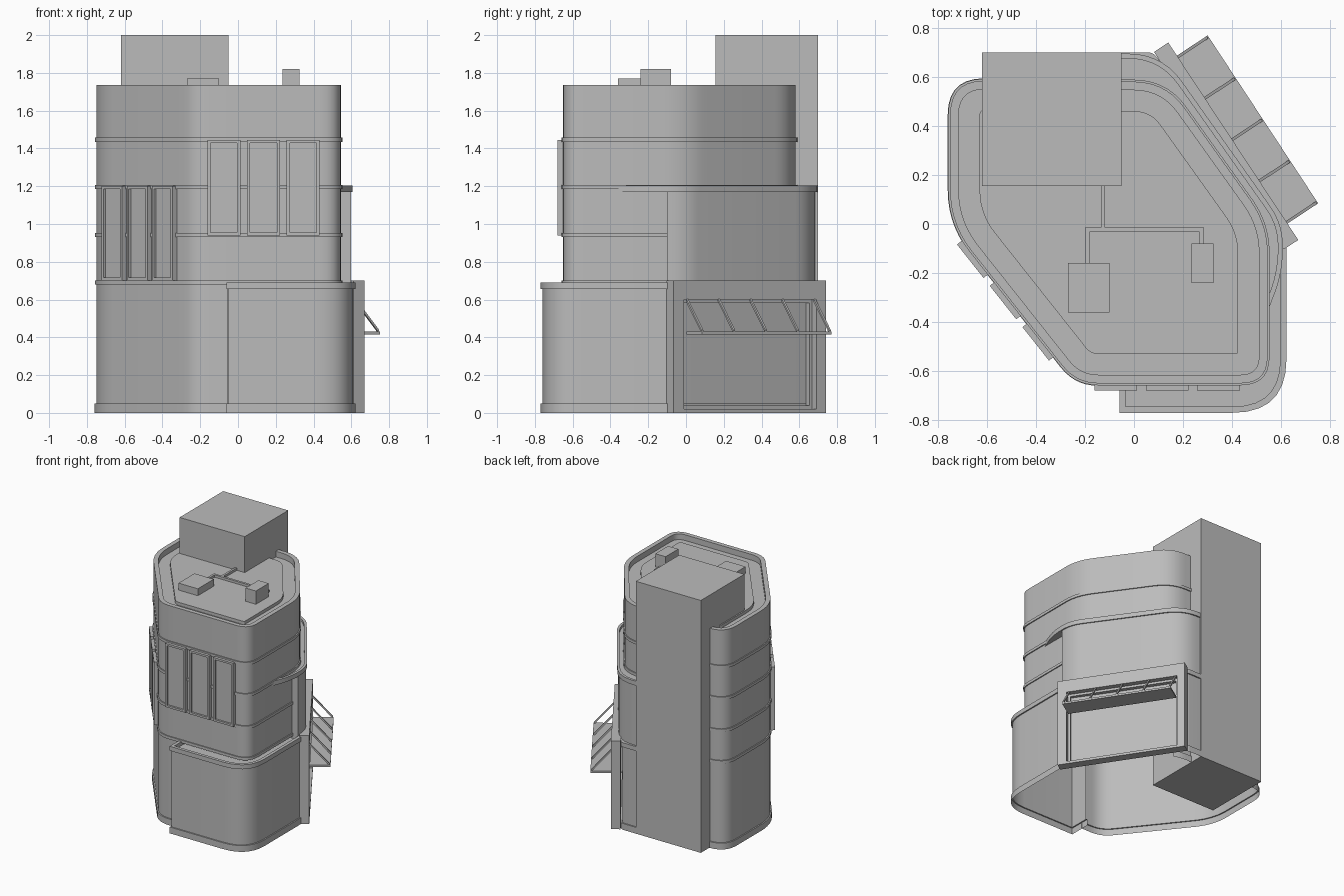
import bpy, bmesh
from mathutils import Vector, Matrix

old = bpy.data.objects.get("Cube")
if old:
    bpy.data.objects.remove(old, do_unlink=True)

GREY = (0.5, 0.5, 0.5, 1)
plaster = bpy.data.materials.new("plain grey")
plaster.use_nodes = True
plaster.diffuse_color = GREY
plaster.node_tree.nodes["Principled BSDF"].inputs["Base Color"].default_value = GREY


def finish(name, bm, smooth=False):
    me = bpy.data.meshes.new(name)
    bm.to_mesh(me)
    bm.free()
    me.materials.append(plaster)
    ob = bpy.data.objects.new(name, me)
    bpy.context.collection.objects.link(ob)
    if smooth:
        bpy.ops.object.select_all(action='DESELECT')
        ob.select_set(True)
        bpy.context.view_layer.objects.active = ob
        bpy.ops.object.shade_smooth_by_angle()
    return ob


def outline(corners, inset, steps=7):
    """Counter-clockwise plan with rounded corners (x, y, rounding), moved inward."""
    pts = []
    n = len(corners)
    for i, (x, y, t) in enumerate(corners):
        p = Vector((x, y))
        d1 = (p - Vector(corners[i - 1][:2])).normalized()
        d2 = (Vector(corners[(i + 1) % n][:2]) - p).normalized()
        n1, n2 = Vector((-d1.y, d1.x)), Vector((-d2.y, d2.x))
        k = 1 + d1.dot(d2)
        c = p + (n1 + n2) * inset / k
        if t == 0:
            pts.append(c)
            continue
        t = max(t - inset * d1.cross(d2) / k, 0.01)
        a, b = c - d1 * t, c + d2 * t
        for s in range(steps + 1):
            f = s / steps
            pts.append(a * (1 - f) ** 2 + c * 2 * f * (1 - f) + b * f * f)
    return pts


def loft(name, corners, profile, closed=True, bottom=False, drop=None):
    """Sweep an (inset, height) profile around a plan, capping the last ring."""
    bm = bmesh.new()
    rings = [[bm.verts.new((p.x, p.y, z)) for p in outline(corners, i)]
             for i, z in profile]
    n = len(rings[0])
    for a, b in zip(rings, rings[1:]):
        for j in range(n if closed else n - 1):
            k = (j + 1) % n
            bm.faces.new((a[j], a[k], b[k], b[j]))
    bm.faces.new(rings[-1])
    if bottom:
        bm.faces.new(rings[0][::-1])
    if drop:
        gone = [f for f in bm.faces if drop(f.calc_center_median())]
        bmesh.ops.delete(bm, geom=gone, context='FACES')
    return finish(name, bm, True)


def add_box(bm, lo, hi, mat=Matrix(), slope=0):
    lo, hi = Vector(lo), Vector(hi)
    vs = bmesh.ops.create_cube(bm, size=1)["verts"]
    for v in vs:
        co = (lo + hi) / 2 + v.co * (hi - lo)
        co.z -= slope * co.y
        v.co = mat @ co


def box(name, lo, hi, mat=Matrix(), slope=0):
    bm = bmesh.new()
    add_box(bm, lo, hi, mat, slope)
    bmesh.ops.recalc_face_normals(bm, faces=bm.faces)
    return finish(name, bm)


def wall_space(origin, normal):
    """Local axes: x along the wall, y outward, z up."""
    n = Vector((*normal, 0)).normalized()
    u = Vector((0, 0, 1)).cross(n)
    m = Matrix((u, n, (0, 0, 1))).transposed().to_4x4()
    m.translation = Vector((*origin, 0))
    return m


def frame(name, mat, u0, u1, z0, z1, sides, d0, d1):
    """Four bars; sides gives left, right, bottom and top widths."""
    l, r, b, t = sides
    bm = bmesh.new()
    add_box(bm, (u0, d0, z0), (u0 + l, d1, z1), mat)
    add_box(bm, (u1 - r, d0, z0), (u1, d1, z1), mat)
    add_box(bm, (u0 + l, d0, z0), (u1 - r, d1, z0 + b), mat)
    add_box(bm, (u0 + l, d0, z1 - t), (u1 - r, d1, z1), mat)
    bmesh.ops.recalc_face_normals(bm, faces=bm.faces)
    return finish(name, bm)


# Tower with plinth, string courses, parapet and raised roof deck
tower = [(-0.75, 0.585, 0.14), (-0.75, 0.0, 0.14), (-0.235, -0.65, 0.09),
         (-0.055, -0.65, 0), (0.545, -0.65, 0.11), (0.545, 0.0, 0.12), (0.13, 0.58, 0.13)]
profile = [(-0.01, 0), (-0.01, 0.05), (0, 0.05)]
for z in (0.68, 0.93, 1.185, 1.435):
    profile += [(0, z), (-0.008, z), (-0.008, z + 0.022), (0, z + 0.022)]
profile += [(0, 1.735), (0.035, 1.735), (0.035, 1.69), (0.12, 1.69), (0.12, 1.715)]
loft("tower", tower, profile,
     drop=lambda c: c.z < 0.6 and c.x > -0.055 and c.y < 0.57)

# Ground floor wing with plinth and low parapet
wing = [(-0.05, -0.6, 0), (-0.05, -0.76, 0), (0.612, -0.76, 0.21),
        (0.612, -0.09, 0.02), (0.075, 0.69, 0.02), (-0.06, 0.69, 0)]
loft("ground_floor_wing", wing,
     [(-0.01, 0), (-0.01, 0.05), (0, 0.05), (0, 0.655), (-0.01, 0.655),
      (-0.01, 0.69), (0.015, 0.69), (0.015, 0.66)], closed=False)

# Upper side bay and its balcony cap
bay = [(0.5, -0.1, 0), (0.597, -0.1, 0), (0.597, 0.0, 0.08),
       (0.11, 0.685, 0.13), (-0.1, 0.685, 0), (-0.1, 0.4, 0)]
loft("side_bay", bay, [(0, 0.66), (0, 1.175)], closed=False)
cap = [(0.52, -0.42, 0), (0.607, -0.2, 0.1), (0.607, 0.0, 0.09),
       (0.115, 0.695, 0.14), (-0.1, 0.695, 0), (-0.1, 0.4, 0)]
loft("side_bay_cap", cap,
     [(0, 1.17), (0, 1.205), (0.02, 1.205), (0.02, 1.185)], bottom=True)

# Lift shaft
box("lift_shaft", (-0.62, 0.155, 0), (-0.05, 0.70, 2))

# Roof units and ducts
box("roof_unit_low", (-0.27, -0.36, 1.7), (-0.10, -0.16, 1.77))
box("roof_unit_tall", (0.235, -0.24, 1.7), (0.325, -0.08, 1.82))
box("duct_main", (-0.135, -0.015, 1.7), (-0.118, 0.17, 1.734))
box("duct_cross", (-0.2, -0.033, 1.7), (0.285, -0.015, 1.734))
box("duct_left", (-0.2, -0.17, 1.7), (-0.182, -0.033, 1.734))
box("duct_right", (0.267, -0.09, 1.7), (0.285, -0.033, 1.734))


# Tall windows, three per face
def window(name, mat, u, z0, z1):
    frame(name + "_frame", mat, u - 0.087, u + 0.087, z0, z1, [0.016] * 4, -0.02, 0.03)
    box(name + "_pane", (u - 0.08, -0.02, z0 + 0.01), (u + 0.08, 0.015, z1 - 0.01), mat)


front = wall_space((0, -0.65), (0, -1))
slant = wall_space((-0.75, 0), (-0.65, -0.515))
for i in range(3):
    window(f"front_window_{i + 1}", front, -0.075 + 0.21 * i, 0.94, 1.445)
    window(f"slanted_window_{i + 1}", slant, 0.17 + 0.215 * i, 0.70, 1.20)

# Shopfront surround and recessed inner frame
shop = wall_space((0.67, -0.065), (0.805, 0.53))
frame("shopfront_surround", shop, 0, 0.964, 0, 0.70, (0.066, 0.06, 0.02, 0.10), -0.07, 0)
frame("shopfront_inner_frame", shop, 0.066, 0.904, 0.02, 0.60, [0.018] * 4, -0.07, -0.04)

# Awning with slanted stays
box("awning", (0.08, 0, 0.415), (0.90, 0.15, 0.43), shop)
for i in range(5):
    u = 0.08 + 0.202 * i
    box(f"awning_stay_{i + 1}", (u, -0.005, 0.585), (u + 0.012, 0.145, 0.602), shop, 1.12)
